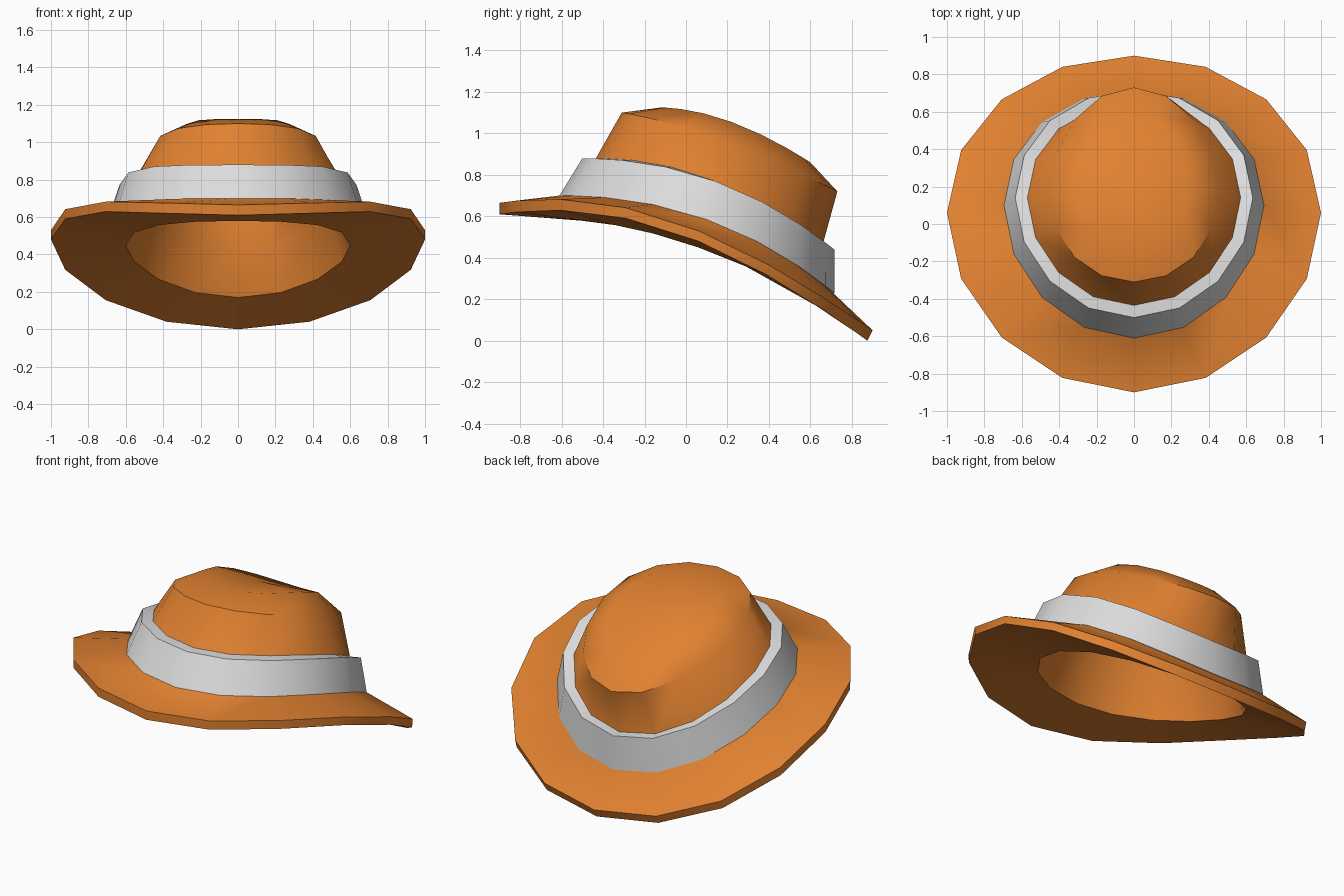
import bpy, bmesh, math

if "Cube" in bpy.data.objects:
    bpy.data.objects.remove(bpy.data.objects["Cube"])

N = 16


def material(name, rgb):
    m = bpy.data.materials.new(name)
    m.diffuse_color = (*rgb, 1)
    m.use_nodes = True
    m.node_tree.nodes["Principled BSDF"].inputs["Base Color"].default_value = m.diffuse_color
    return m


def wave(front, mid, back, t, skew=0):
    # smooth curve around the hat through its front, side and back values
    return ((front + 2 * mid + back) / 4 + ((front - back) / 2 + skew) * math.cos(t)
            + (front - 2 * mid + back) / 4 * math.cos(2 * t) - skew * math.cos(3 * t))


def ring(bm, half_width, ys, zs, skew=0):
    verts = []
    for i in range(N):
        t = 2 * math.pi * i / N
        verts.append(bm.verts.new((half_width * math.sin(t), wave(*ys, t), wave(*zs, t, skew))))
    return verts


def bridge(bm, a, b):
    for i in range(N):
        j = (i + 1) % N
        bm.faces.new((a[i], a[j], b[j], b[i]))


def fan(bm, a, point):
    tip = bm.verts.new(point)
    for i in range(N):
        bm.faces.new((a[i], a[(i + 1) % N], tip))


def finish(bm, name, mat, angle):
    bmesh.ops.recalc_face_normals(bm, faces=bm.faces)
    me = bpy.data.meshes.new(name)
    bm.to_mesh(me)
    bm.free()
    me.materials.append(mat)
    ob = bpy.data.objects.new(name, me)
    bpy.context.collection.objects.link(ob)
    bpy.ops.object.select_all(action='DESELECT')
    ob.select_set(True)
    bpy.context.view_layer.objects.active = ob
    bpy.ops.object.shade_smooth_by_angle(angle=math.radians(angle))
    return ob


orange = material("orange felt", (0.75, 0.22, 0.03))
grey = material("light grey ribbon", (0.72, 0.72, 0.72))

# Hat body: hollow shell, from the inside of the crown out over the brim to the crown top
bm = bmesh.new()
rings = [ring(bm, *r) for r in (
    (0.27, (-0.10, 0.22, 0.55), (1.07, 1.00, 0.81)),          # inner crown top
    (0.41, (-0.26, 0.17, 0.67), (1.05, 0.92, 0.68)),          # inner crown shoulder
    (0.53, (-0.39, 0.13, 0.61), (0.83, 0.72, 0.42)),          # inner wall
    (0.60, (-0.50, 0.06, 0.66), (0.58, 0.45, 0.17)),          # opening
    (1.00, (-0.90, 0.06, 0.875), (0.61, 0.48, 0.00), 0.015),  # brim edge, bottom
    (1.00, (-0.90, 0.06, 0.90), (0.665, 0.53, 0.05), 0.015),  # brim edge, top
    (0.695, (-0.61, 0.10, 0.71), (0.70, 0.585, 0.23)),        # brim meets band
    (0.575, (-0.44, 0.14, 0.65), (0.87, 0.76, 0.43)),         # crown leaves band
    (0.45, (-0.31, 0.17, 0.73), (1.10, 0.97, 0.72)),          # crown shoulder
    (0.30, (-0.12, 0.22, 0.60), (1.125, 1.055, 0.86)),        # crown top
)]
for a, b in zip(rings, rings[1:]):
    bridge(bm, a, b)
fan(bm, rings[0], (0, 0.23, 0.99))
fan(bm, rings[-1], (0, 0.23, 1.035))
finish(bm, "hat_body", orange, 40)

# Hat band: closed ring hugging the crown
bm = bmesh.new()
rings = [ring(bm, *r) for r in (
    (0.695, (-0.61, 0.10, 0.715), (0.70, 0.585, 0.23)),
    (0.635, (-0.50, 0.14, 0.715), (0.88, 0.77, 0.44)),
    (0.57, (-0.435, 0.14, 0.645), (0.88, 0.77, 0.44)),
    (0.64, (-0.54, 0.11, 0.67), (0.68, 0.565, 0.22)),
)]
for i in range(4):
    bridge(bm, rings[i], rings[(i + 1) % 4])
finish(bm, "hat_band", grey, 40)
